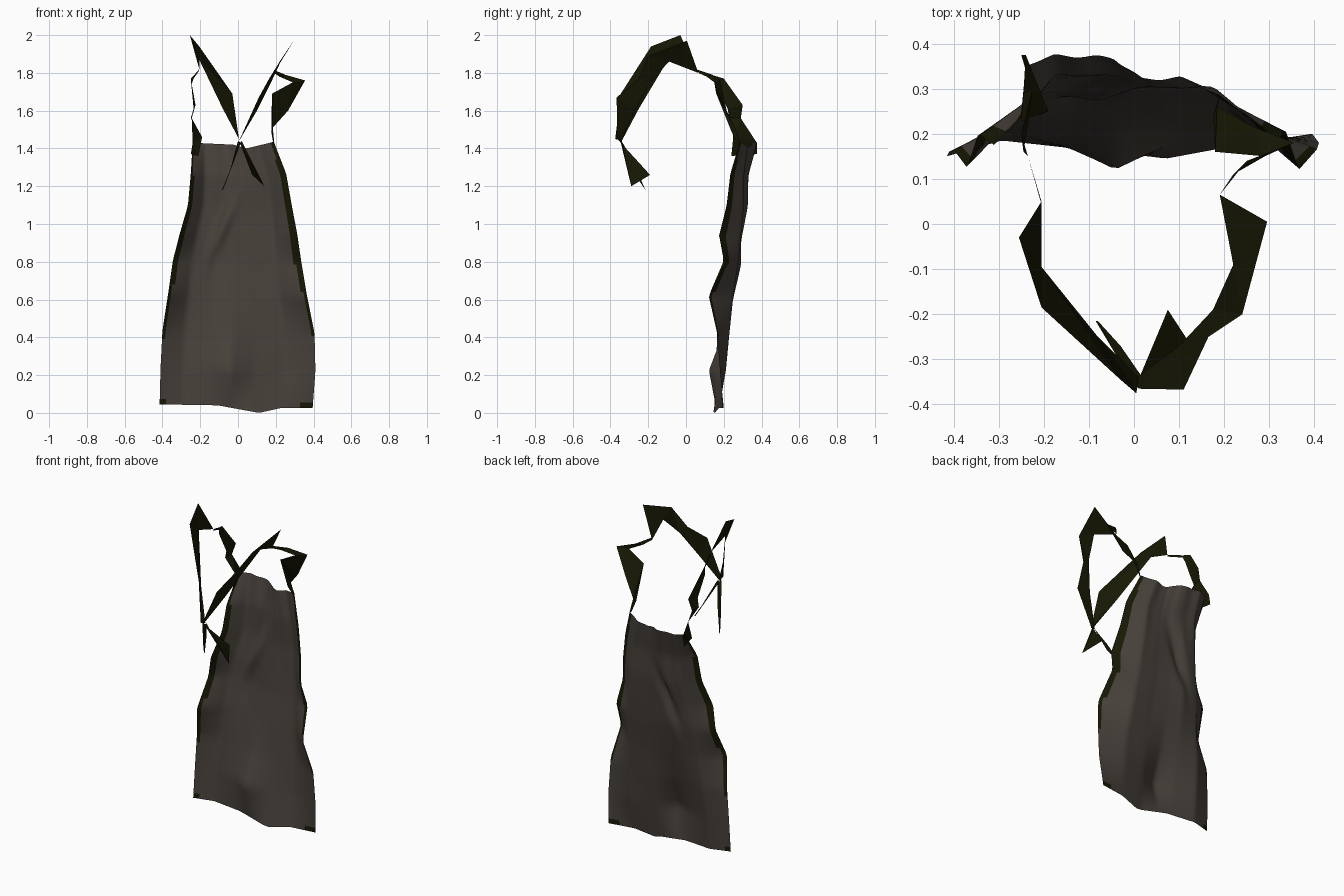
import bpy, bmesh, math


def material(name, color):
    m = bpy.data.materials.new(name)
    m.diffuse_color = (*color, 1)
    return m


CLOTH = material("dusty brown cloth", (0.062, 0.051, 0.042))
OLIVE = material("dark olive leather", (0.009, 0.009, 0.0015))


def make(name, verts, faces, mats):
    me = bpy.data.meshes.new(name)
    me.from_pydata(verts, [], faces)
    for m in mats:
        me.materials.append(m)
    ob = bpy.data.objects.new(name, me)
    bpy.context.collection.objects.link(ob)
    return ob


def lerp_table(table, t):
    """Piecewise linear lookup in (key, value...) rows with rising keys."""
    t = min(max(t, table[0][0]), table[-1][0])
    for a, b in zip(table, table[1:]):
        if t <= b[0]:
            f = (t - a[0]) / (b[0] - a[0])
            return [p + (q - p) * f for p, q in zip(a[1:], b[1:])]


# Cape: height, left x, right x, then depth at the stations across the width
STATIONS = (0, 0.15, 0.32, 0.45, 0.6, 0.8, 1)
ROWS = [
    (0.00, -0.415, 0.395, 0.150, 0.185, 0.170, 0.160, 0.145, 0.175, 0.200),
    (0.20, -0.410, 0.410, 0.160, 0.205, 0.170, 0.118, 0.180, 0.212, 0.180),
    (0.40, -0.400, 0.405, 0.165, 0.228, 0.215, 0.195, 0.215, 0.230, 0.165),
    (0.60, -0.370, 0.365, 0.125, 0.240, 0.255, 0.245, 0.240, 0.250, 0.120),
    (0.78, -0.345, 0.335, 0.200, 0.270, 0.298, 0.280, 0.270, 0.275, 0.210),
    (0.92, -0.310, 0.315, 0.175, 0.285, 0.310, 0.290, 0.285, 0.290, 0.175),
    (1.08, -0.265, 0.285, 0.220, 0.318, 0.330, 0.310, 0.300, 0.305, 0.215),
    (1.25, -0.250, 0.255, 0.245, 0.330, 0.330, 0.325, 0.300, 0.305, 0.235),
    (1.42, -0.240, 0.190, 0.350, 0.375, 0.370, 0.370, 0.320, 0.325, 0.285),
]
HEM = [(0, 0.045), (0.38, 0.04), (0.65, 0.0), (0.8, 0.027), (1, 0.025)]
TOP = [(0, 1.43), (0.5, 1.42), (0.66, 1.40), (1, 1.435)]
NX, NZ = 48, 48


def cape_point(u, v):
    z0, z1 = lerp_table(HEM, u)[0], lerp_table(TOP, u)[0]
    row = lerp_table(ROWS, v * 1.42)
    x = row[0] + (row[1] - row[0]) * u
    y = lerp_table(list(zip(STATIONS, row[2:])), u)[0]
    # gathered folds near the top
    y += 0.010 * math.sin(math.pi * u) * max(0, v - 0.6) * math.sin(28 * u + 4 * v)
    # slanting crease left of the middle
    y -= 0.035 * math.exp(-((x + 0.07 - (v - 0.70) * 0.55) / 0.035) ** 2 - ((v - 0.68) / 0.11) ** 2)
    return (x, y, z0 + (z1 - z0) * v)


verts = [cape_point(i / NX, j / NZ) for j in range(NZ + 1) for i in range(NX + 1)]
faces = [(a, a + 1, a + NX + 2, a + NX + 1)
         for j in range(NZ) for a in range(j * (NX + 1), j * (NX + 1) + NX)]
cape = make("cape", verts, faces, [CLOTH, OLIVE])

# Leather edging on the side borders and the lower corners
LEFT_WIDTH = [(0.3, 0.0), (0.6, 0.018), (1.0, 0.02), (1.4, 0.012)]
RIGHT_WIDTH = [(0.3, 0.0), (0.6, 0.016), (0.9, 0.042), (1.25, 0.034), (1.4, 0.01)]
for poly in cape.data.polygons:
    x, _, z = poly.center
    left, right = lerp_table(ROWS, z)[:2]
    border = x - left < lerp_table(LEFT_WIDTH, z)[0] or right - x < lerp_table(RIGHT_WIDTH, z)[0]
    corner = z < 0.06 and (right - x) < 0.10 - (z - 0.03) * 2.5 or z < 0.07 and x - left < 0.03
    poly.material_index = int(border or corner)
    poly.use_smooth = True


def ribbon(name, pairs):
    """Flat-faced strip through pairs of edge points."""
    pts = [p for pair in pairs for p in pair]
    quads = [(2 * i, 2 * i + 1, 2 * i + 3, 2 * i + 2) for i in range(len(pairs) - 1)]
    ob = make(name, pts, quads, [OLIVE])
    bm = bmesh.new()
    bm.from_mesh(ob.data)
    bmesh.ops.remove_doubles(bm, verts=bm.verts, dist=0.0005)
    bmesh.ops.triangulate(bm, faces=bm.faces)
    bm.to_mesh(ob.data)
    bm.free()
    return ob


# Front straps run from the shoulders down to the knot on the chest
ribbon("left_front_strap", [
    ((-0.255, -0.03, 2.0), (-0.205, 0.05, 1.82)),
    ((-0.205, -0.185, 1.94), (-0.205, -0.095, 1.87)),
    ((-0.03, -0.345, 1.69), (-0.08, -0.25, 1.61)),
    ((0.005, -0.375, 1.45), (0.012, -0.34, 1.44))])
ribbon("right_front_strap", [
    ((0.295, 0.005, 1.97), (0.19, 0.065, 1.80)),
    ((0.24, -0.20, 1.89), (0.22, -0.09, 1.86)),
    ((0.165, -0.25, 1.77), (0.175, -0.19, 1.75)),
    ((0.11, -0.367, 1.67), (0.10, -0.27, 1.60)),
    ((0.01, -0.365, 1.45), (0.0, -0.345, 1.43))])

# Back straps join the shoulders to the top corners of the cape
ribbon("left_back_strap", [
    ((-0.205, 0.05, 1.82), (-0.207, 0.05, 1.81)),
    ((-0.235, 0.15, 1.785), (-0.235, 0.15, 1.77)),
    ((-0.25, 0.20, 1.77), (-0.245, 0.16, 1.74)),
    ((-0.225, 0.30, 1.63), (-0.235, 0.22, 1.61)),
    ((-0.245, 0.29, 1.56), (-0.25, 0.23, 1.56)),
    ((-0.24, 0.375, 1.43), (-0.19, 0.25, 1.46)),
    ((-0.25, 0.375, 1.37), (-0.21, 0.24, 1.36))])
ribbon("right_back_strap", [
    ((0.19, 0.065, 1.80), (0.192, 0.067, 1.815)),
    ((0.22, 0.11, 1.78), (0.25, 0.14, 1.79)),
    ((0.29, 0.15, 1.75), (0.355, 0.18, 1.76)),
    ((0.18, 0.16, 1.69), (0.265, 0.215, 1.60)),
    ((0.176, 0.24, 1.49), (0.184, 0.26, 1.51)),
    ((0.186, 0.275, 1.43), (0.192, 0.285, 1.43))])

# Loose ends hanging below the knot
ribbon("right_strap_tail", [
    ((0.01, -0.345, 1.43), (0.02, -0.34, 1.44)),
    ((0.075, -0.19, 1.26), (0.14, -0.29, 1.20))])
ribbon("left_strap_tail", [
    ((0.0, -0.35, 1.44), (0.015, -0.335, 1.43)),
    ((-0.04, -0.29, 1.29), (-0.03, -0.27, 1.31)),
    ((-0.085, -0.215, 1.18), (-0.08, -0.215, 1.18))])
